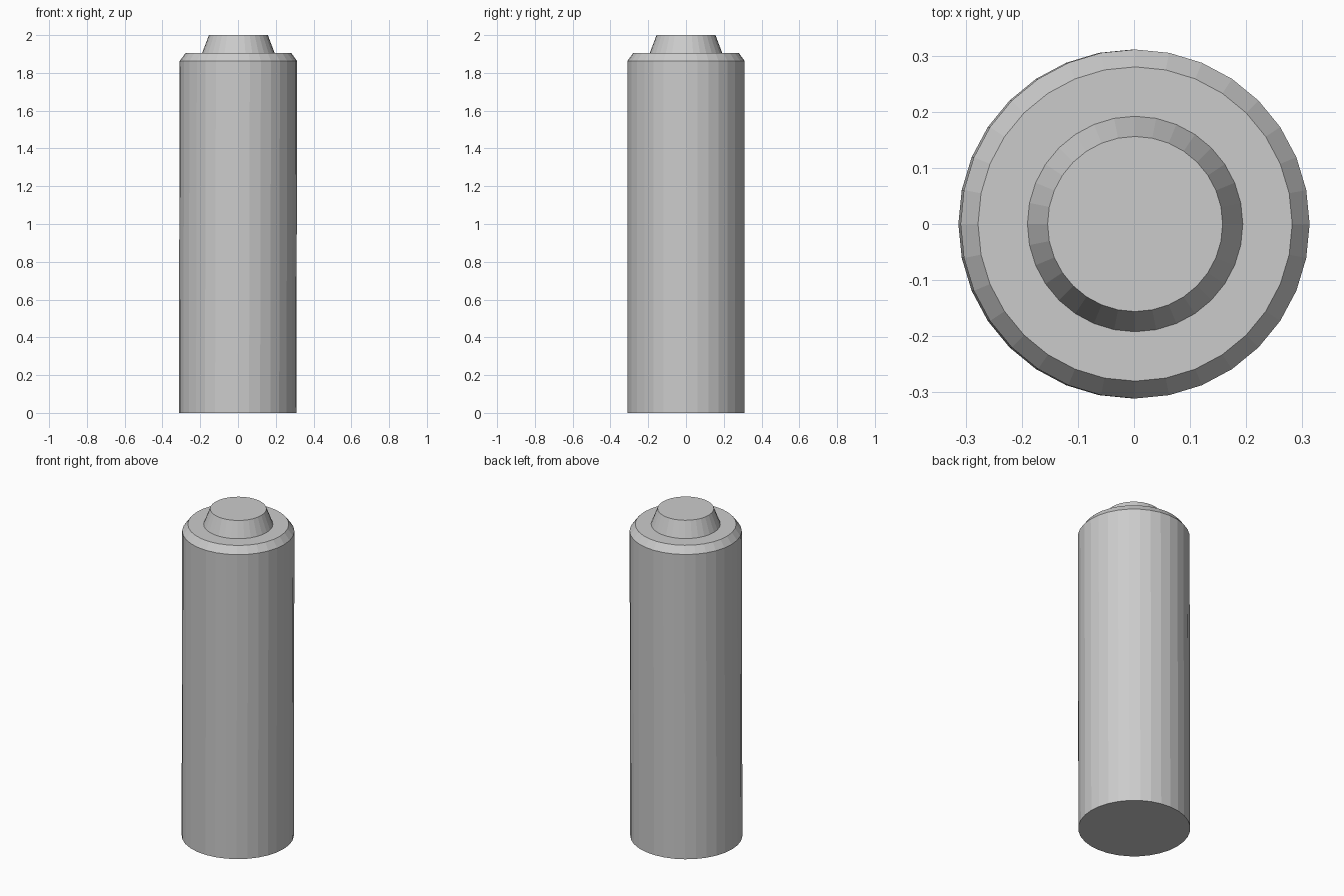
import bpy, bmesh
from math import cos, sin, pi

if "Cube" in bpy.data.objects:
    bpy.data.objects.remove(bpy.data.objects["Cube"])

SIDES = 32


def lathe(name, profile):
    """Closed faceted solid from (radius, x offset, z) rings, bottom to top."""
    bm = bmesh.new()
    rings = [[bm.verts.new((dx + r * cos(2 * pi * i / SIDES),
                            r * sin(2 * pi * i / SIDES), z))
              for i in range(SIDES)] for r, dx, z in profile]
    for low, high in zip(rings, rings[1:]):
        for i in range(SIDES):
            j = (i + 1) % SIDES
            bm.faces.new((low[i], low[j], high[j], high[i]))
    bm.faces.new(rings[0][::-1])
    bm.faces.new(rings[-1])
    mesh = bpy.data.meshes.new(name)
    bm.to_mesh(mesh)
    bm.free()
    obj = bpy.data.objects.new(name, mesh)
    bpy.context.collection.objects.link(obj)
    return obj


# Body leaning very slightly to +x, chamfered shoulder, step, tapered tip
lathe("cylinder_body", [
    (0.311, -0.002, 0.0),
    (0.311, 0.002, 1.863),
    (0.280, 0.002, 1.905),
    (0.192, 0.002, 1.905),
    (0.156, 0.002, 2.0),
])
